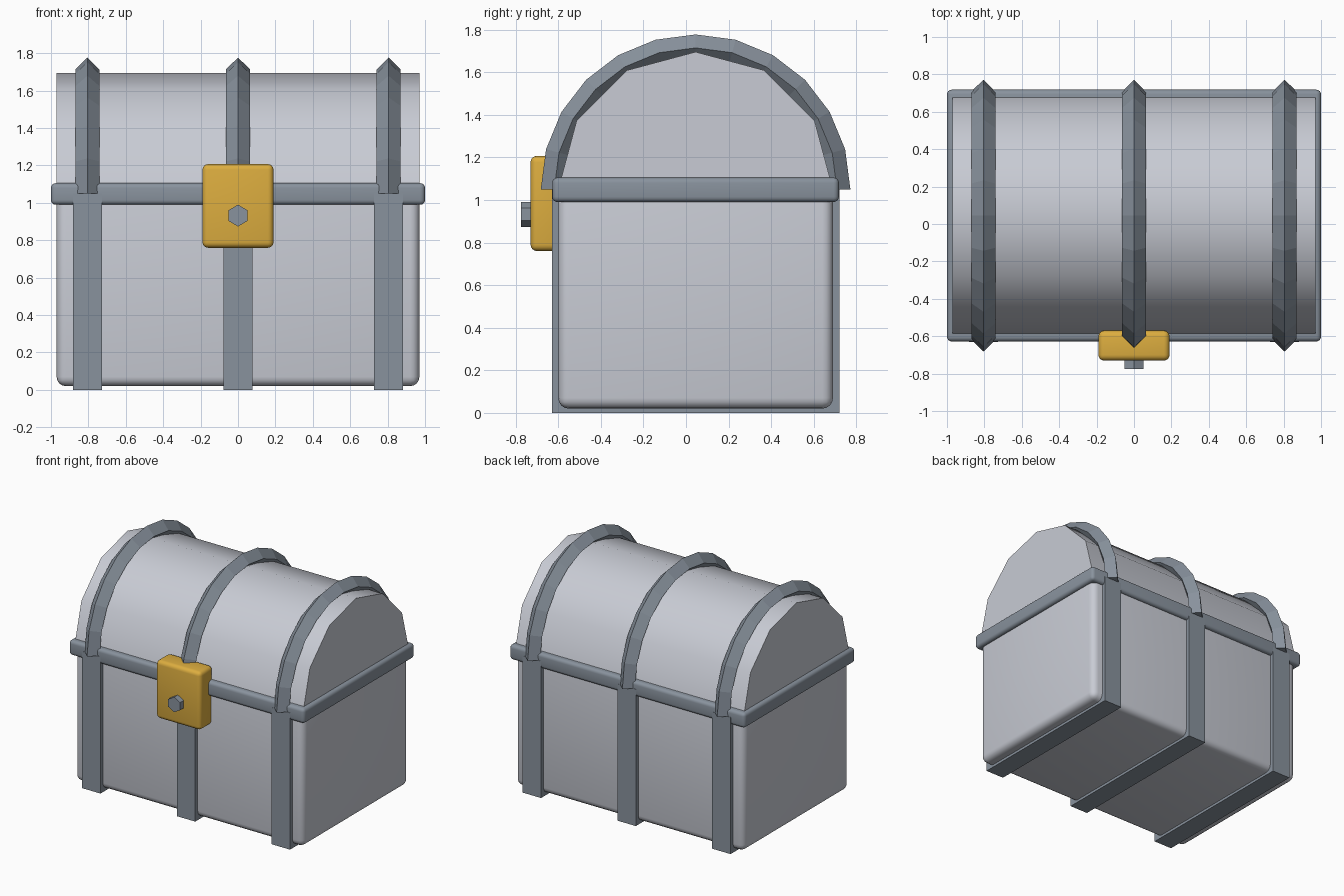
import bpy
import math

old = bpy.data.objects.get("Cube")
if old:
    bpy.data.objects.remove(old, do_unlink=True)

MID_Y = 0.045      # depth centre of the chest
SPRING_Z = 1.05    # height where the lid arches start
STRAP_X = (-0.805, 0, 0.805)


def material(name, rgb):
    m = bpy.data.materials.new(name)
    m.use_nodes = True
    m.diffuse_color = (*rgb, 1)
    m.node_tree.nodes["Principled BSDF"].inputs["Base Color"].default_value = (*rgb, 1)
    return m


shell_grey = material("pale grey", (0.58, 0.60, 0.66))
metal = material("slate grey", (0.25, 0.29, 0.34))
gold = material("gold", (0.72, 0.42, 0.05))


def smooth(obj, angle=40):
    bpy.ops.object.select_all(action="DESELECT")
    obj.select_set(True)
    bpy.context.view_layer.objects.active = obj
    bpy.ops.object.shade_smooth_by_angle(angle=math.radians(angle))


def box(name, lo, hi, mat, bevel=0):
    """Box between two corners, optionally with rounded edges."""
    bpy.ops.mesh.primitive_cube_add(size=1, location=[(a + b) / 2 for a, b in zip(lo, hi)])
    obj = bpy.context.object
    obj.name = name
    obj.scale = [b - a for a, b in zip(lo, hi)]
    bpy.ops.object.transform_apply(location=False, rotation=False, scale=True)
    obj.data.materials.append(mat)
    if bevel:
        mod = obj.modifiers.new("rounding", "BEVEL")
        mod.width = bevel
        mod.segments = 4
        bpy.ops.object.modifier_apply(modifier=mod.name)
        smooth(obj)
    return obj


def mesh_object(name, verts, faces, mat):
    me = bpy.data.meshes.new(name)
    me.from_pydata(verts, [], faces)
    me.materials.append(mat)
    obj = bpy.data.objects.new(name, me)
    bpy.context.collection.objects.link(obj)
    return obj


def arc(radius, steps):
    """Half circle from front to back as (y, z) points."""
    return [(MID_Y - radius * math.cos(math.pi * i / steps),
             SPRING_Z + radius * math.sin(math.pi * i / steps)) for i in range(steps + 1)]


# Chest body and rim
box("chest_body", (-0.97, -0.6, 0.02), (0.97, 0.69, 1.06), shell_grey, 0.05)
box("rim", (-1, -0.628, 0.99), (1, 0.718, 1.105), metal, 0.025)

# Vaulted lid: six broad smooth facets with flat ends
profile = arc(0.645, 6)
n = len(profile)
verts = [(x, y, z) for x in (-0.97, 0.97) for y, z in profile]
faces = [(i, i + n, (i + 1) % n + n, (i + 1) % n) for i in range(n)]
faces += [tuple(range(n)), tuple(reversed(range(n, 2 * n)))]
smooth(mesh_object("lid", verts, faces, shell_grey))

# Bands: flat strap round the body, diamond-section hoop over the lid
for side, x in zip(("right", "middle", "left"), STRAP_X):
    box(side + "_strap", (x - 0.078, -0.63, 0), (x + 0.078, 0.72, SPRING_Z), metal)
    half = 0.0635
    inner, middle, outer = (arc(r, 12) for r in (0.6, 0.664, 0.727))
    verts = []
    for a, b, c in zip(inner, middle, outer):
        verts += [(x, *a), (x + half, *b), (x, *c), (x - half, *b)]
    faces = [(4 * s + k, 4 * s + (k + 1) % 4, 4 * s + 4 + (k + 1) % 4, 4 * s + 4 + k)
             for s in range(12) for k in range(4)]
    faces += [(3, 2, 1, 0), (48, 49, 50, 51)]
    mesh_object(side + "_hoop", verts, faces, metal)

# Lock plate and its hexagonal stud
box("lock_plate", (-0.19, -0.73, 0.76), (0.19, -0.57, 1.207), gold, 0.03)
bpy.ops.mesh.primitive_cylinder_add(vertices=6, radius=0.058, depth=0.1,
                                    location=(0, -0.725, 0.932),
                                    rotation=(math.pi / 2, 0, 0))
stud = bpy.context.object
stud.name = "lock_stud"
stud.data.materials.append(metal)
